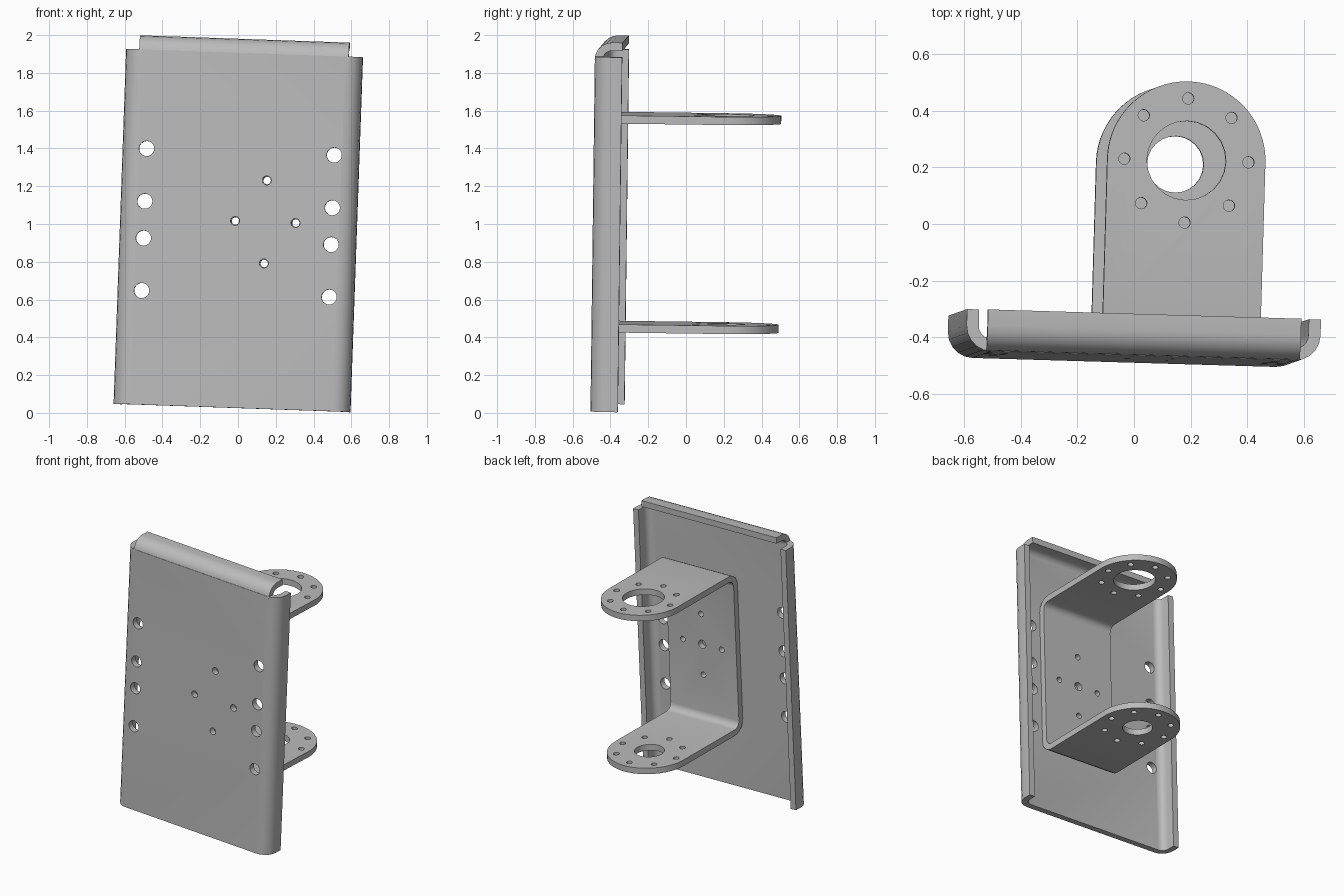
import bpy
import bmesh
from math import sin, cos, pi, radians
from mathutils import Matrix, Vector, Euler

if "Cube" in bpy.data.objects:
    bpy.data.objects.remove(bpy.data.objects["Cube"])

T = 0.043                     # sheet thickness
R = 0.09                      # outer bend radius
HALF_W, SIDE_H, TOP_H, DEPTH = 0.627, 1.88, 1.955, 0.147
BX, BZ = 0.145, 0.99          # bracket centre on the plate
LEG_HALF, EYE_Y, EYE_R = 0.575, 0.70, 0.28

# The whole assembly leans slightly
PLACE = Matrix.Translation((-0.035, -0.49, 0.027)) @ Euler(
    (radians(-0.77), radians(2.0), radians(-1.7))).to_matrix().to_4x4()

steel = bpy.data.materials.new("grey_steel")
steel.use_nodes = True
GREY = (0.5, 0.5, 0.5, 1)
steel.diffuse_color = GREY
steel.node_tree.nodes["Principled BSDF"].inputs["Base Color"].default_value = GREY


def arc(cx, cy, r, a0, a1, n=5):
    angles = [radians(a0 + (a1 - a0) * i / n) for i in range(n + 1)]
    return [(cx + r * cos(a), cy + r * sin(a)) for a in angles]


def u_profile(w, d):
    """Sheet bent into a U: web along the bottom, two legs rising to d."""
    c = w - R
    outer = arc(-c, R, R, 180, 270) + arc(c, R, R, 270, 360)
    inner = arc(c, R, R - T, 360, 270) + arc(-c, R, R - T, 270, 180)
    return [(-w, d)] + outer + [(w, d), (w - T, d)] + inner + [(T - w, d)]


def prism(bm, points, place, a, b):
    """Extrude a 2D outline from a to b; place maps (u, v, depth) to a position."""
    face = bm.faces.new([bm.verts.new(place(u, v, a)) for u, v in points])
    step = Vector(place(0, 0, b)) - Vector(place(0, 0, a))
    grown = bmesh.ops.extrude_face_region(bm, geom=[face], use_keep_orig=True)
    bmesh.ops.translate(bm, vec=step,
                        verts=[g for g in grown["geom"] if isinstance(g, bmesh.types.BMVert)])
    bmesh.ops.recalc_face_normals(bm, faces=bm.faces)


def make(name, bm):
    mesh = bpy.data.meshes.new(name)
    bm.to_mesh(mesh)
    bm.free()
    obj = bpy.data.objects.new(name, mesh)
    bpy.context.collection.objects.link(obj)
    return obj


def carve(obj, bm, operation):
    """Apply a boolean with a temporary cutter."""
    cutter = make("cutter", bm)
    mod = obj.modifiers.new("carve", "BOOLEAN")
    mod.operation, mod.solver, mod.object = operation, "EXACT", cutter
    bpy.context.view_layer.update()
    result = bpy.data.meshes.new_from_object(
        obj.evaluated_get(bpy.context.evaluated_depsgraph_get()))
    obj.modifiers.clear()
    obj.data = result
    bpy.data.objects.remove(cutter)


def finish(obj):
    obj.data.transform(PLACE)
    obj.data.materials.clear()
    obj.data.materials.append(steel)
    bpy.ops.object.select_all(action="DESELECT")
    obj.select_set(True)
    bpy.context.view_layer.objects.active = obj
    bpy.ops.object.shade_smooth_by_angle(angle=radians(30))


def along_x(u, v, d):
    return (d, u, v)


def along_y(u, v, d):
    return (u, d, v)


def along_z(u, v, d):
    return (u, v, d)


def hole(bm, place, u, v, r, a, b):
    prism(bm, arc(u, v, r, 0, 360, 24)[:-1], place, a, b)


# Mounting holes shared by plate and bracket
bolts = [(BX - 0.16, BZ), (BX + 0.16, BZ), (BX, BZ - 0.22), (BX, BZ + 0.22)]

# Back plate with rolled sides
bm = bmesh.new()
prism(bm, u_profile(HALF_W, DEPTH), along_z, 0, SIDE_H)
plate = make("plate", bm)
cut = bmesh.new()
for z in (0.604, 0.882, 1.077, 1.356):
    for x in (-0.497, 0.497):
        hole(cut, along_y, x, z, 0.04, -0.1, 0.1)
for x, z in bolts:
    hole(cut, along_y, x, z, 0.024, -0.1, 0.1)
carve(plate, cut, "DIFFERENCE")
finish(plate)

# Top lip, bent backwards, stopping short of the corners
bm = bmesh.new()
zc = TOP_H - R
lip = (arc(R, zc, R, 180, 90) + [(DEPTH, TOP_H), (DEPTH, TOP_H - T)]
       + arc(R, zc, R - T, 90, 180))
prism(bm, lip, along_x, -0.555, 0.555)
finish(make("top_lip", bm))

# U-shaped bracket on the rear
bm = bmesh.new()
prism(bm, u_profile(LEG_HALF, EYE_Y + EYE_R + 0.1 - T),
      lambda u, v, d: (d, v + T, u + BZ), BX - 0.4, BX + 0.4)
bracket = make("bracket", bm)
trim = bmesh.new()
outline = ([(BX - EYE_R, 0), (BX + EYE_R, 0)]
           + arc(BX, EYE_Y, EYE_R, 0, 180, 32))
prism(trim, outline, along_z, 0, 2)
carve(bracket, trim, "INTERSECT")

# Bracket bores and bolt circles
cut = bmesh.new()
for x, z in bolts:
    hole(cut, along_y, x, z, 0.02, 0, 0.2)
hole(cut, along_y, BX, BZ, 0.03, 0, 0.2)
for side, bore in ((1, 0.14), (-1, 0.1)):
    mid = BZ + side * (LEG_HALF - T / 2)
    hole(cut, along_z, BX, EYE_Y, bore, mid - 0.06, mid + 0.06)
    for i in range(8):
        a = i * pi / 4
        hole(cut, along_z, BX + 0.22 * cos(a), EYE_Y + 0.22 * sin(a), 0.02,
             mid - 0.06, mid + 0.06)
carve(bracket, cut, "DIFFERENCE")
finish(bracket)
